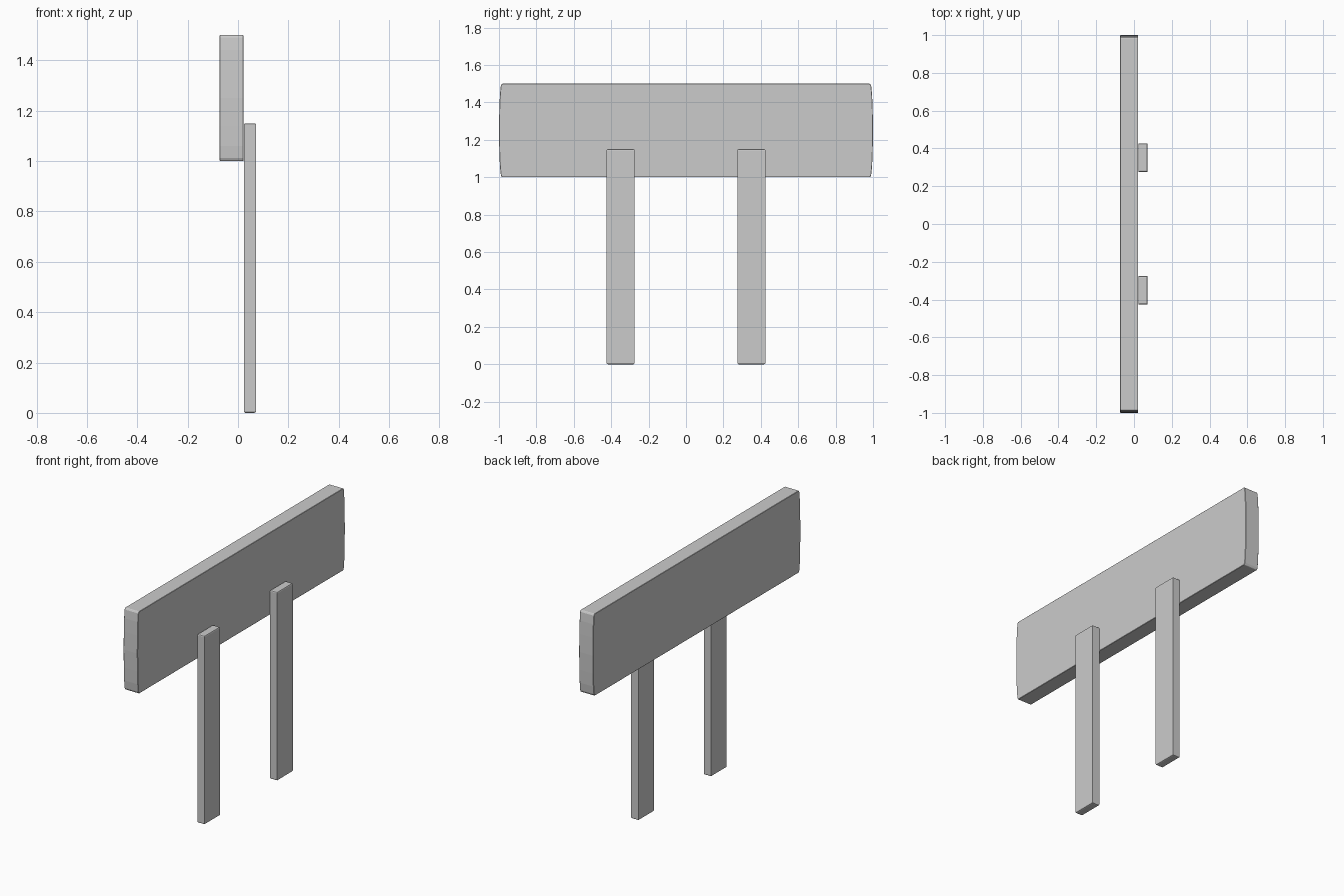
import bpy, bmesh

if "Cube" in bpy.data.objects:
    bpy.data.objects.remove(bpy.data.objects["Cube"])


def make_prism(name, profile, axis_points, bevel=0.0):
    """Loft a stack of matching point loops into a closed solid."""
    bm = bmesh.new()
    rings = [[bm.verts.new(axis_points(p, i)) for p in profile] for i in range(2)]
    n = len(profile)
    for i in range(n):
        j = (i + 1) % n
        bm.faces.new((rings[0][i], rings[0][j], rings[1][j], rings[1][i]))
    bm.faces.new(rings[0][::-1])
    bm.faces.new(rings[1])
    bmesh.ops.recalc_face_normals(bm, faces=bm.faces)
    mesh = bpy.data.meshes.new(name)
    bm.to_mesh(mesh)
    bm.free()
    obj = bpy.data.objects.new(name, mesh)
    bpy.context.collection.objects.link(obj)
    if bevel:
        mod = obj.modifiers.new("Edge", 'BEVEL')
        mod.width = bevel
        mod.segments = 1
        mod.limit_method = 'ANGLE'
    return obj


# Sign board: gently bowed ends, extruded through its thickness
half = [(0.984, 1.002), (0.990, 1.012), (0.995, 1.06), (0.998, 1.14), (1.0, 1.25),
        (0.998, 1.36), (0.995, 1.44), (0.990, 1.49), (0.984, 1.50)]
half[0] = (0.984, 1.0)
profile = half + [(-y, z) for y, z in reversed(half)]
board_x = (-0.073, 0.022)
make_prism("sign_board", profile, lambda p, i: (board_x[i], p[0], p[1]), 0.002)


# Posts: sharp vertical edges, chamfered top and bottom rims
def make_post(name, y):
    bm = bmesh.new()
    bmesh.ops.create_cube(bm, size=1)
    for v in bm.verts:
        v.co = (0.0475 + v.co.x * 0.049, y + v.co.y * 0.15, (v.co.z + 0.5) * 1.15)
    rims = [e for e in bm.edges if abs(e.verts[0].co.z - e.verts[1].co.z) < 0.01]
    bmesh.ops.bevel(bm, geom=rims, offset=0.007, segments=2, profile=0.5, affect='EDGES')
    mesh = bpy.data.meshes.new(name)
    bm.to_mesh(mesh)
    bm.free()
    bpy.context.collection.objects.link(bpy.data.objects.new(name, mesh))


for name, y in (("left_post", -0.35), ("right_post", 0.35)):
    make_post(name, y)
